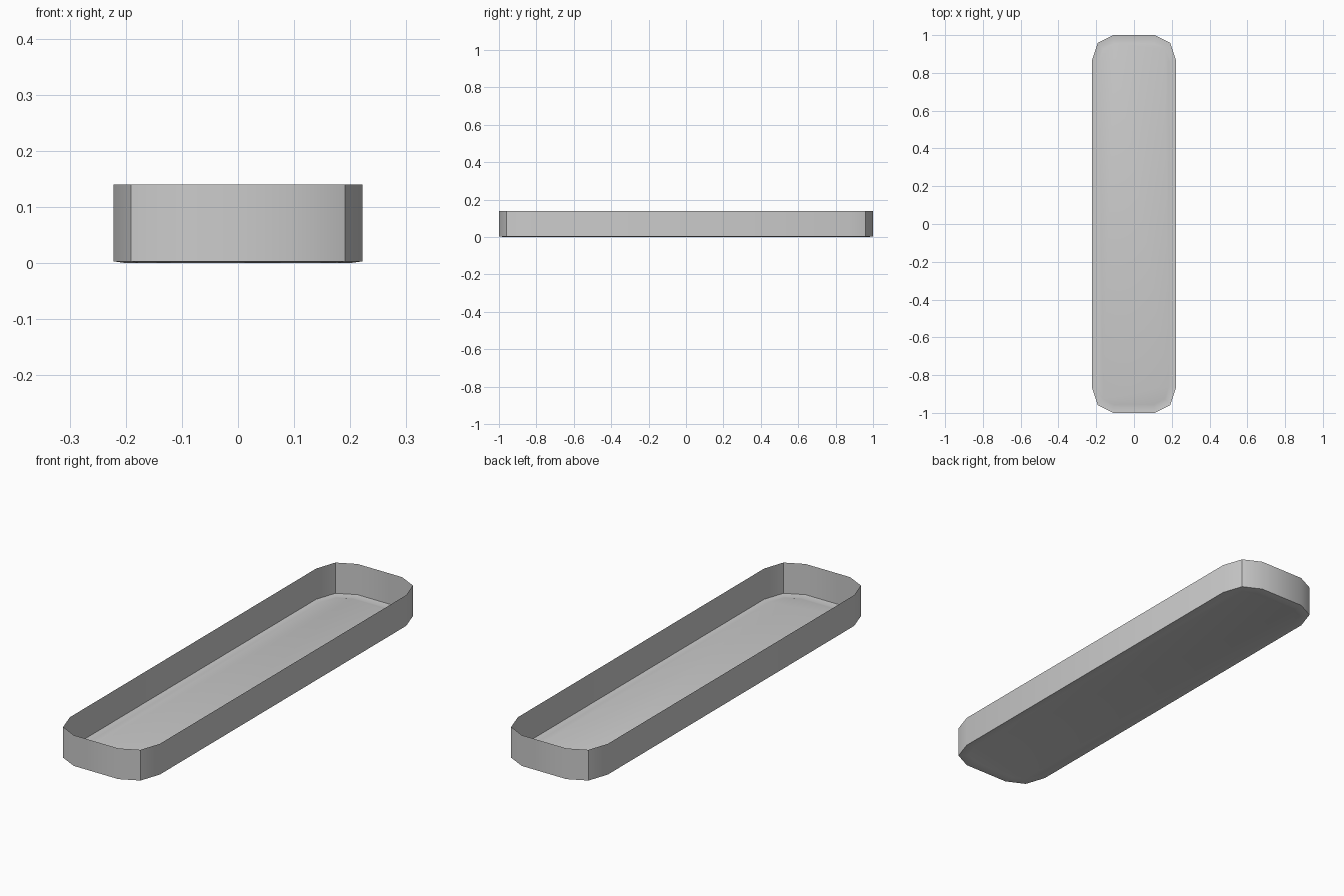
import bpy, bmesh, math

if "Cube" in bpy.data.objects:
    bpy.data.objects.remove(bpy.data.objects["Cube"])


def outline(bm, corner, z):
    """Closed loop of 12 points mirrored from one corner's three points."""
    a = [(x, y) for x, y in corner]
    loop = a
    loop = loop + [(-x, y) for x, y in reversed(a)]
    loop = loop + [(-x, -y) for x, y in reversed(loop)][::-1]
    return [bm.verts.new((x, y, z)) for x, y in loop]


def bridge(bm, lower, upper):
    n = len(lower)
    for i in range(n):
        j = (i + 1) % n
        bm.faces.new((lower[i], lower[j], upper[j], upper[i]))


def finish(bm, name):
    mesh = bpy.data.meshes.new(name)
    bm.to_mesh(mesh)
    bm.free()
    obj = bpy.data.objects.new(name, mesh)
    bpy.context.collection.objects.link(obj)
    bpy.ops.object.select_all(action='DESELECT')
    obj.select_set(True)
    bpy.context.view_layer.objects.active = obj
    bpy.ops.object.shade_smooth_by_angle(angle=math.radians(30))


# Corner profiles, from the outer edge inwards
OUTER = [(0.222, 0.868), (0.191, 0.96), (0.11, 1.0)]
RING = [(0.201, 0.862), (0.176, 0.938), (0.108, 0.97)]
PANEL = [(0.186, 0.857), (0.163, 0.926), (0.106, 0.955)]

# Thin upright wall
bm = bmesh.new()
bridge(bm, outline(bm, OUTER, 0.003), outline(bm, OUTER, 0.14))
finish(bm, "tray_wall")

# Base: flat border, shallow groove slope and floor panel
bm = bmesh.new()
border = outline(bm, OUTER, 0.003)
groove = outline(bm, RING, 0.0)
panel = outline(bm, PANEL, 0.004)
bridge(bm, border, groove)
bridge(bm, groove, panel)
bm.faces.new(panel)
finish(bm, "tray_base")
